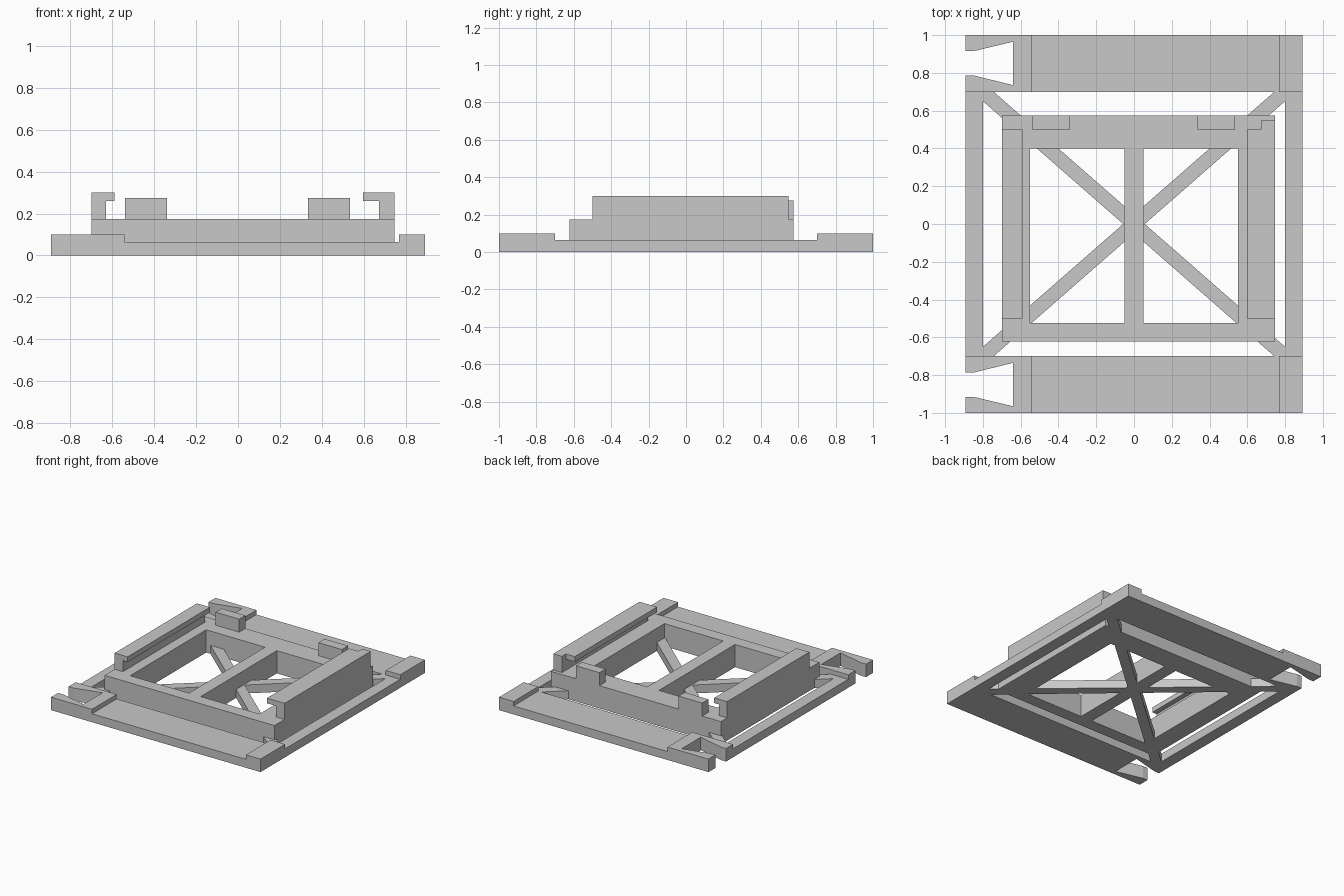
import bpy
import bmesh

cube = bpy.data.objects.get("Cube")
if cube:
    bpy.data.objects.remove(cube, do_unlink=True)

# Single grey material
GREY = (0.58, 0.58, 0.58, 1)
grey = bpy.data.materials.new("plain grey")
grey.use_nodes = True
grey.diffuse_color = GREY
grey.node_tree.nodes["Principled BSDF"].inputs["Base Color"].default_value = GREY


def make_object(name, bm):
    bmesh.ops.recalc_face_normals(bm, faces=bm.faces)
    mesh = bpy.data.meshes.new(name)
    bm.to_mesh(mesh)
    bm.free()
    mesh.materials.append(grey)
    obj = bpy.data.objects.new(name, mesh)
    bpy.context.collection.objects.link(obj)
    return obj


def extrude(name, points, axis, low, high):
    """Extrude a flat outline along z (x, y points) or y (x, z points)."""
    bm = bmesh.new()
    place = (lambda a, b, t: (a, b, t)) if axis == "z" else (lambda a, b, t: (a, t, b))
    face = bm.faces.new([bm.verts.new(place(a, b, low)) for a, b in points])
    moved = bmesh.ops.extrude_face_region(bm, geom=[face])["geom"]
    shift = place(0, 0, high - low)
    bmesh.ops.translate(bm, vec=shift,
                        verts=[v for v in moved if isinstance(v, bmesh.types.BMVert)])
    return make_object(name, bm)


def box(name, x, y, z):
    corners = [(x[0], y[0]), (x[1], y[0]), (x[1], y[1]), (x[0], y[1])]
    return extrude(name, corners, "z", *z)


EDGE, BASE, FRAME, TOP = 0.892, 0.065, 0.175, 0.3

# Front and rear rails: stepped profile with a dovetail fork at the right end
rail_profile = [(-0.64, 0), (EDGE, 0), (EDGE, 0.1), (0.768, 0.1),
                (0.768, BASE), (-0.543, BASE), (-0.543, 0.1), (-0.64, 0.1)]
for side, label in ((-1, "front"), (1, "rear")):
    low, high = sorted((side * 0.7, side))
    extrude(label + "_rail", rail_profile, "y", low, high)
    prongs = {"outer": [(-EDGE, 1), (-0.64, 1), (-0.64, 0.965), (-0.85, 0.915), (-EDGE, 0.915)],
              "inner": [(-EDGE, 0.7), (-0.64, 0.7), (-0.64, 0.735), (-0.85, 0.787), (-EDGE, 0.787)]}
    for which, outline in prongs.items():
        extrude(f"{label}_{which}_prong", [(x, side * y) for x, y in outline], "z", 0, 0.1)

# Low side rails joining front and rear
for side, label in ((-1, "right"), (1, "left")):
    box(label + "_side_rail", sorted((side * 0.8, side * EDGE)), (-0.7, 0.7), (0, BASE))

# Diagonal cross brace, corner to corner, as one outline of four arms
W, H, DX, DY = 0.8, 0.7, 0.057, 0.05
brace = [(W, H), (W - DX, H), (0, DY), (DX - W, H), (-W, H), (-W, H - DY), (-DX, 0),
         (-W, DY - H), (-W, -H), (DX - W, -H), (0, -DY), (W - DX, -H), (W, -H),
         (W, DY - H), (DX, 0), (W, H - DY)]
extrude("cross_brace", brace, "z", 0, BASE)

# Full-depth inner frame with its middle bar
body = (0, FRAME)
box("frame_front_bar", (-0.7, 0.747), (-0.622, -0.525), body)
box("frame_rear_bar", (-0.7, 0.747), (0.4, 0.575), body)
box("frame_right_bar", (-0.7, -0.551), (-0.525, 0.4), body)
box("frame_left_bar", (0.551, 0.747), (-0.525, 0.4), body)
box("frame_middle_bar", (-0.05, 0.05), (-0.525, 0.4), body)

# Hooked guides along both sides of the frame
box("right_guide_wall", (-0.7, -0.63), (-0.5, 0.5), (FRAME, TOP))
box("right_guide_lip", (-0.63, -0.59), (-0.5, 0.5), (0.26, TOP))
box("left_guide_wall", (0.673, 0.747), (-0.5, 0.548), (FRAME, TOP))
box("left_guide_lip", (0.597, 0.673), (-0.5, 0.5), (0.26, TOP))

# Rear stop blocks
for label, x in (("right", (-0.54, -0.34)), ("left", (0.335, 0.535))):
    box(label + "_stop_block", x, (0.5, 0.575), (FRAME, 0.275))
